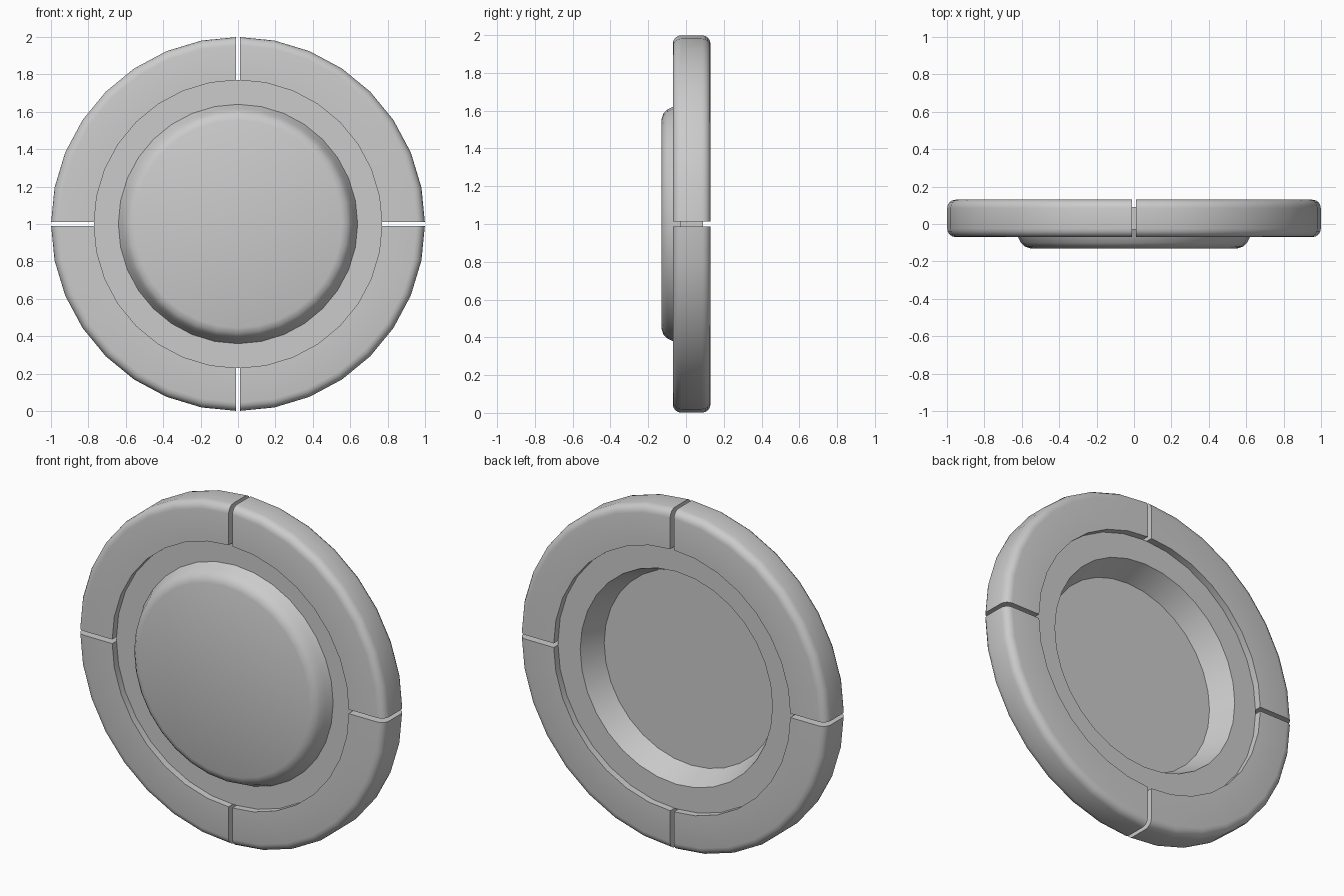
import bpy, bmesh, math
from mathutils import Vector, Matrix

if "Cube" in bpy.data.objects:
    bpy.data.objects.remove(bpy.data.objects["Cube"])

SIDES = 32          # facets around the full circle
GAP = 0.012         # half width of the slots between rim segments
CENTRE = Vector((0, 0, 1))


def lathe(profile, angle, steps, closed):
    """Spin an (r, y) profile around the y axis."""
    bm = bmesh.new()
    verts = [bm.verts.new((r, y, 0)) for r, y in profile]
    edges = [bm.edges.new(pair) for pair in zip(verts, verts[1:])]
    if closed:
        edges.append(bm.edges.new((verts[-1], verts[0])))
    bmesh.ops.spin(bm, geom=verts + edges, cent=(0, 0, 0), axis=(0, -1, 0),
                   angle=angle, steps=steps)
    bmesh.ops.remove_doubles(bm, verts=bm.verts, dist=1e-5)
    return bm


def finish(bm, name):
    bmesh.ops.recalc_face_normals(bm, faces=bm.faces)
    mesh = bpy.data.meshes.new(name)
    bm.to_mesh(mesh)
    bm.free()
    obj = bpy.data.objects.new(name, mesh)
    bpy.context.collection.objects.link(obj)
    obj.location = CENTRE
    bpy.ops.object.select_all(action='DESELECT')
    obj.select_set(True)
    bpy.context.view_layer.objects.active = obj
    bpy.ops.object.shade_smooth_by_angle(angle=math.radians(30))
    return obj


# Central dish: raised front, flange, hollow back
dish = [(0, -0.13), (0.555, -0.13), (0.585, -0.12), (0.605, -0.10),
        (0.62, -0.07), (0.64, -0.03), (0.77, -0.03), (0.77, 0.09),
        (0.625, 0.09), (0.567, -0.05), (0, -0.05)]
finish(lathe(dish, math.tau, SIDES, False), "centre_dish")

# Rim cross-section: square inner edge, rounded outer corners
INNER, OUTER, FRONT, BACK, ROUND = 0.77, 1.0, -0.07, 0.13, 0.045
rim = [(INNER, BACK), (INNER, FRONT)]
for start, y in ((-90, FRONT + ROUND), (0, BACK - ROUND)):
    for i in range(5):
        a = math.radians(start + 22.5 * i)
        rim.append((OUTER - ROUND + ROUND * math.cos(a), y + ROUND * math.sin(a)))

# Four rim segments, trimmed so the slots have parallel sides
for k in range(4):
    bm = lathe(rim, math.pi / 2, SIDES // 4, True)
    side = 1 if sum(v.co.z for v in bm.verts) > 0 else -1
    for normal in (Vector((1, 0, 0)), Vector((0, 0, side))):
        bmesh.ops.bisect_plane(bm, geom=bm.verts[:] + bm.edges[:] + bm.faces[:],
                               plane_co=normal * GAP, plane_no=normal,
                               clear_inner=True)
    bmesh.ops.holes_fill(bm, edges=[e for e in bm.edges if e.is_boundary], sides=0)
    bm.transform(Matrix.Rotation(k * math.pi / 2, 4, 'Y'))
    finish(bm, f"rim_segment_{k + 1}")
